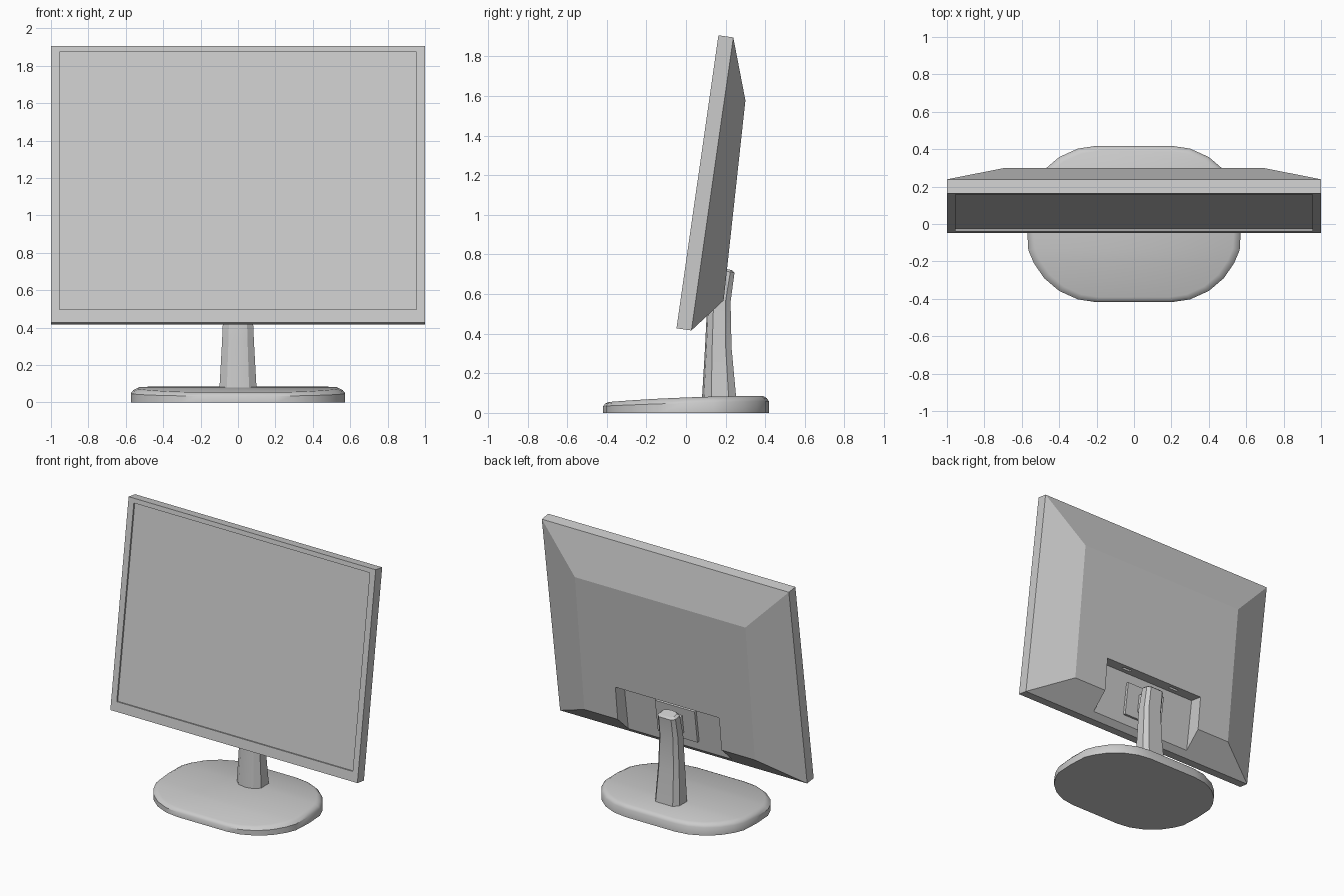
import bpy, bmesh, math
from mathutils import Matrix

if "Cube" in bpy.data.objects:
    bpy.data.objects.remove(bpy.data.objects["Cube"])

TILT = Matrix.Translation((0, -0.048, 0.427)) @ Matrix.Rotation(math.radians(-8.14), 4, 'X')


def finish(name, bm, matrix=None, smooth=None):
    bmesh.ops.recalc_face_normals(bm, faces=bm.faces)
    mesh = bpy.data.meshes.new(name)
    bm.to_mesh(mesh)
    bm.free()
    ob = bpy.data.objects.new(name, mesh)
    bpy.context.collection.objects.link(ob)
    if matrix:
        ob.matrix_world = matrix
    if smooth:
        bpy.ops.object.select_all(action='DESELECT')
        bpy.context.view_layer.objects.active = ob
        ob.select_set(True)
        bpy.ops.object.shade_smooth_by_angle(angle=math.radians(smooth))
    return ob


def loft(name, loops, matrix=None, smooth=None, strip_caps=False):
    """Skin a stack of equal-length loops and close both ends."""
    bm = bmesh.new()
    rings = [[bm.verts.new(p) for p in loop] for loop in loops]
    n = len(rings[0])
    for a, b in zip(rings, rings[1:]):
        for i in range(n):
            j = (i + 1) % n
            bm.faces.new((a[i], a[j], b[j], b[i]))
    for ring in (rings[0], rings[-1]):
        if strip_caps:
            for i in range(n // 2 - 1):
                bm.faces.new((ring[i], ring[i + 1], ring[n - 2 - i], ring[n - 1 - i]))
        else:
            bm.faces.new(ring)
    return finish(name, bm, matrix, smooth)


def rect(x, v0, v1, n0, n1):
    """Panel cross-section: half width, bottom/top height, bottom/top depth."""
    return [(-x, n0, v0), (x, n0, v0), (x, n1, v1), (-x, n1, v1)]


def box(name, x0, x1, n0, n1, v0, v1):
    lo, hi = ([(x0, n, v0), (x1, n, v0), (x1, n, v1), (x0, n, v1)] for n in (n0, n1))
    return loft(name, [lo, hi], TILT)


# Tilted display housing with sunken screen and tapered back
housing = loft("display_housing", [
    rect(0.955, 0.07, 1.462, 0.012, 0.012),
    rect(0.955, 0.07, 1.462, 0, 0),
    rect(1.0, 0, 1.495, 0, 0),
    rect(1.0, 0, 1.495, 0.076, 0.076),
    rect(0.69, 0.173, 1.189, 0.2156, 0.1815)], TILT)

# Rear pocket for the stand, with two small slots in its ceiling
cutters = [box("pocket_cutter", -0.42, 0.42, 0.11, 0.4, -0.1, 0.42)]
for s in (-1, 1):
    cutters.append(box("slot_cutter", s * 0.21 - 0.035, s * 0.21 + 0.035,
                       0.15, 0.175, 0.40, 0.44))
for c in cutters:
    c.hide_render = True
    c.hide_viewport = True
    mod = housing.modifiers.new(c.name, 'BOOLEAN')
    mod.operation = 'DIFFERENCE'
    mod.solver = 'EXACT'
    mod.object = c

# Hinge plate and neck joining display to stand
box("hinge_plate", -0.16, 0.16, 0.105, 0.13, 0.11, 0.35)
box("hinge_neck", -0.055, 0.055, 0.12, 0.21, 0.16, 0.29)


# Column: faceted section, leaning back at the head
def section(w, front, back, z_front, z_back):
    def p(x, t):
        return (x * w, front + t * (back - front), z_front + t * (z_back - z_front))
    return [p(0, 0), p(0.6, 0.06), p(1, 0.27), p(1, 0.78), p(0.7, 1),
            p(-0.7, 1), p(-1, 0.78), p(-1, 0.27), p(-0.6, 0.06)]


loft("stand_column", [
    section(0.10, 0.08, 0.255, 0.06, 0.06),
    section(0.085, 0.096, 0.23, 0.33, 0.33),
    section(0.075, 0.108, 0.225, 0.57, 0.56),
    section(0.072, 0.15, 0.245, 0.725, 0.708),
    section(0.055, 0.165, 0.233, 0.738, 0.72)], smooth=25)

# Base: rounded plate, thinner toward the front
quarter = [(0.2, 0.418), (0.3, 0.403), (0.4, 0.358), (0.48, 0.29),
           (0.535, 0.21), (0.565, 0.14)]
side = [(x, -y) for x, y in quarter] + [(0.573, 0)] + quarter[::-1]
outline = side + [(-x, y) for x, y in reversed(side)]


def base_loop(sx, sy, c, b, a):
    return [(x * sx, y * sy, c + b * (y / 0.418) + a * (y / 0.418) ** 2) for x, y in outline]


loft("stand_base", [
    base_loop(1, 1, 0, 0, 0),
    base_loop(1, 1, 0.050, 0.0125, -0.003),
    base_loop(0.975, 0.975, 0.067, 0.014, -0.006),
    base_loop(0.935, 0.935, 0.078, 0.015, -0.008)], smooth=40, strip_caps=True)
